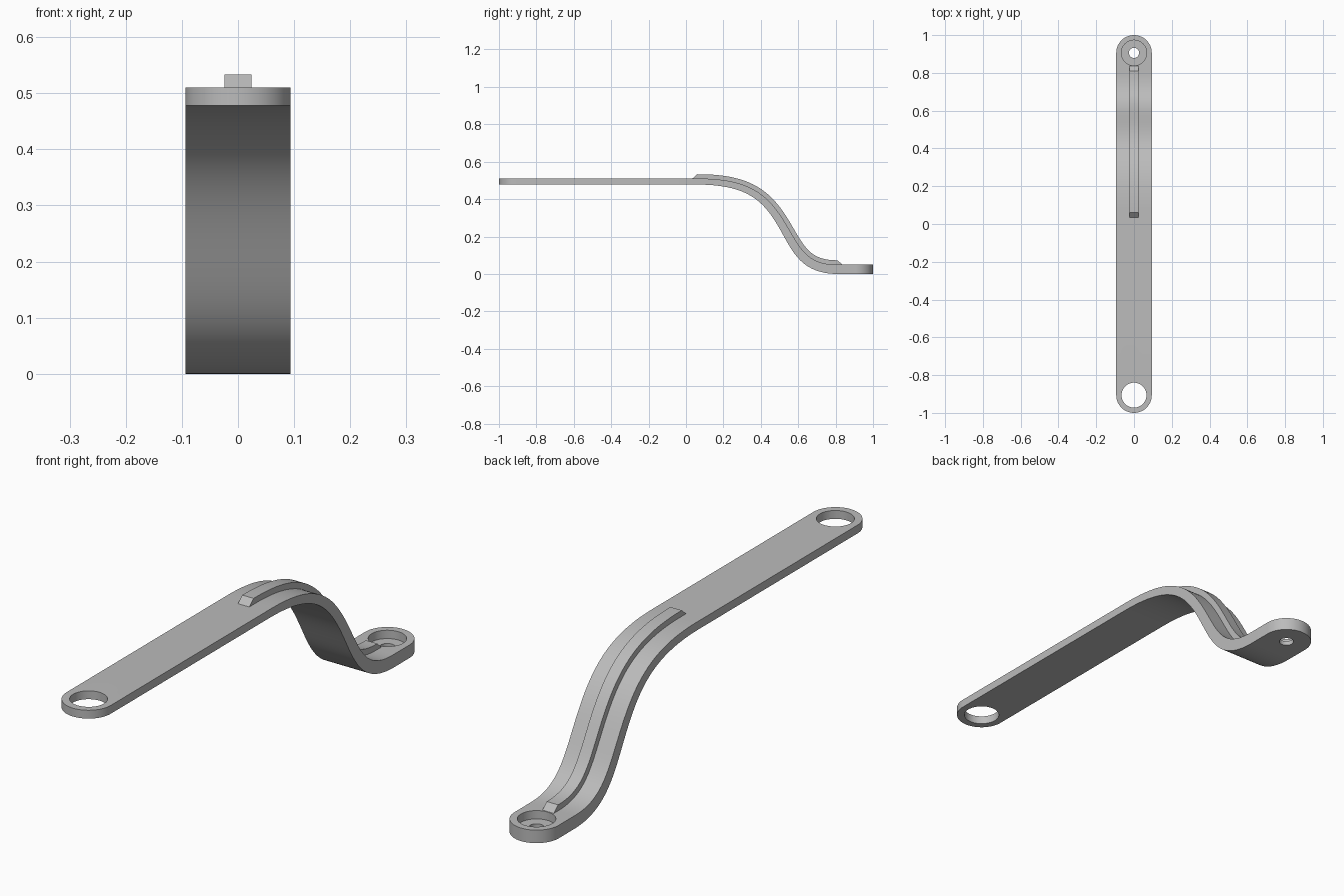
import bpy, bmesh, math
from mathutils import Vector
from mathutils.geometry import interpolate_bezier

cube = bpy.data.objects.get("Cube")
if cube:
    bpy.data.objects.remove(cube, do_unlink=True)

grey = bpy.data.materials.new("plain grey")
grey.use_nodes = True
color = (0.5, 0.5, 0.5, 1)
grey.diffuse_color = color
grey.node_tree.nodes["Principled BSDF"].inputs["Base Color"].default_value = color

HALF = 0.094          # half width of the strap
END = 1 - HALF        # centre of each rounded end
HIGH, LOW = 0.494, 0.025


def bezier(points, count):
    return interpolate_bezier(*[Vector((0, y, z)) for y, z in points], count)


# S-shaped centre line of the bend
bend = bezier([(0.06, HIGH), (0.34, HIGH), (0.43, 0.405), (0.52, 0.25)], 28)
bend += bezier([(0.52, 0.25), (0.59, 0.13), (0.63, LOW), (0.81, LOW)], 24)[1:]


def stations():
    """Centre point, upward normal, half thickness, half width."""
    up = Vector((0, 0, 1))
    arc = [math.pi / 2 * i / 20 for i in range(21)]
    rows = [(Vector((0, -END - HALF * math.cos(a), HIGH)), up, 0.016, HALF * math.sin(a))
            for a in arc]
    last = len(bend) - 1
    for i, p in enumerate(bend):
        t = bend[min(i + 1, last)] - bend[max(i - 1, 0)]
        n = Vector((0, -t.z, t.y)).normalized() if 0 < i < last else up
        rows.append((p, n, 0.016 + 0.009 * i / last, HALF))
    rows += [(Vector((0, END + HALF * math.sin(a), LOW)), up, 0.025, HALF * math.cos(a))
             for a in arc]
    return rows


def sweep(name, sections, caps):
    bm = bmesh.new()
    rings = [[bm.verts.new(p) for p in s] for s in sections]
    for a, b in zip(rings, rings[1:]):
        for i in range(4):
            j = (i + 1) % 4
            bm.faces.new((a[i], a[j], b[j], b[i]))
    if caps:
        bm.faces.new(rings[0])
        bm.faces.new(rings[-1])
    bmesh.ops.remove_doubles(bm, verts=bm.verts, dist=0.00001)
    bmesh.ops.recalc_face_normals(bm, faces=bm.faces)
    mesh = bpy.data.meshes.new(name)
    bm.to_mesh(mesh)
    bm.free()
    mesh.materials.append(grey)
    obj = bpy.data.objects.new(name, mesh)
    bpy.context.collection.objects.link(obj)
    return obj


def section(bottom, top, w):
    x = Vector((w, 0, 0))
    return [bottom - x, bottom + x, top + x, top - x]


def activate(obj):
    bpy.ops.object.select_all(action='DESELECT')
    obj.select_set(True)
    bpy.context.view_layer.objects.active = obj


def drill(obj, radius, y, bottom, top):
    bpy.ops.mesh.primitive_cylinder_add(vertices=64, radius=radius, depth=top - bottom,
                                        location=(0, y, (top + bottom) / 2))
    cutter = bpy.context.object
    cutter.hide_render = True
    cutter.data.materials.append(grey)
    activate(obj)
    mod = obj.modifiers.new("hole", 'BOOLEAN')
    mod.operation, mod.solver, mod.object = 'DIFFERENCE', 'EXACT', cutter
    bpy.ops.object.modifier_apply(modifier=mod.name)
    bpy.data.objects.remove(cutter, do_unlink=True)


# Strap with rounded ends
rows = stations()
strap = sweep("strap", [section(p - n * h, p + n * h, w) for p, n, h, w in rows], False)

# Front eye, rear counterbore and rear bolt hole
drill(strap, 0.066, -END, 0.3, 0.7)
drill(strap, 0.067, END, 0.018, 0.2)
drill(strap, 0.027, END, -0.1, 0.2)

# Stiffening rib following the bend, with sloped ends
RIB = 0.023
rib_rows = rows[21:21 + len(bend)]
rib_sections = [section(p + n * (h - 0.003), p + n * (h + RIB), 0.024)
                for p, n, h, w in rib_rows]
for index, shift in ((0, -0.026), (-1, 0.026)):
    p, n, h, w = rib_rows[index]
    base = p + n * h + Vector((0, shift, 0))
    tip = section(base - n * 0.003, base, 0.024)
    if index == 0:
        rib_sections.insert(0, tip)
    else:
        rib_sections.append(tip)
rib = sweep("stiffening_rib", rib_sections, True)

for obj in (strap, rib):
    activate(obj)
    bpy.ops.object.shade_smooth_by_angle(angle=math.radians(30))
